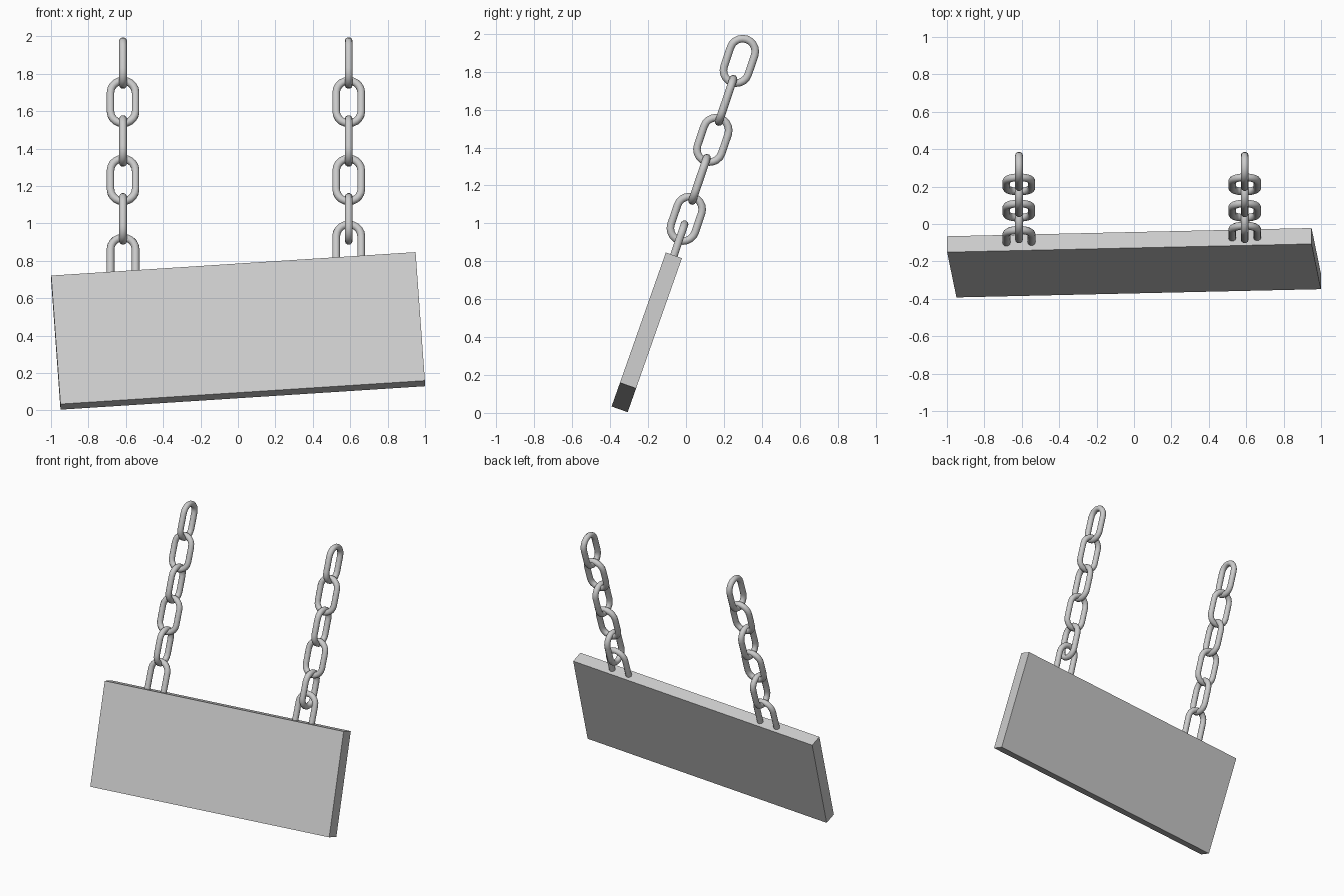
import bpy, math
from mathutils import Matrix, Vector

if "Cube" in bpy.data.objects:
    bpy.data.objects.remove(bpy.data.objects["Cube"])

TILT = math.radians(-18.7)      # lean of the chains
WIRE, ARC, HALF = 0.021, 0.067, 0.053


def arc(cz, start):
    return [(ARC * math.cos(start + math.pi * i / 10), 0,
             cz + ARC * math.sin(start + math.pi * i / 10)) for i in range(11)]


def wire(name, pts, closed, loc, turn):
    cu = bpy.data.curves.new(name, 'CURVE')
    cu.dimensions = '3D'
    cu.bevel_depth = WIRE
    cu.bevel_resolution = 3
    cu.use_fill_caps = not closed
    sp = cu.splines.new('POLY')
    sp.points.add(len(pts) - 1)
    for p, co in zip(sp.points, pts):
        p.co = (*co, 1)
    sp.use_cyclic_u = closed
    ob = bpy.data.objects.new(name, cu)
    bpy.context.collection.objects.link(ob)
    ob.matrix_world = (Matrix.Translation(loc) @ Matrix.Rotation(TILT, 4, 'X')
                       @ Matrix.Rotation(turn, 4, 'Z'))
    bpy.ops.object.select_all(action='DESELECT')
    ob.select_set(True)
    bpy.context.view_layer.objects.active = ob
    bpy.ops.object.convert(target='MESH')
    bpy.ops.object.shade_smooth_by_angle(angle=math.radians(50))


# Sign board, leaning back and hanging slightly crooked
bpy.ops.mesh.primitive_cube_add(size=1)
board = bpy.context.object
board.name = "sign_board"
board.matrix_world = (Matrix.Translation((0, -0.207, 0.425))
                      @ Matrix.Rotation(math.radians(-19.4), 4, 'X')
                      @ Matrix.Rotation(math.radians(-3.9), 4, 'Y')
                      @ Matrix.Diagonal((1.953, 0.09, 0.73, 1)))
bpy.ops.object.transform_apply(location=False, rotation=False, scale=True)

link = arc(HALF, 0) + arc(-HALF, math.pi)
staple = [(ARC, 0, -0.18)] + arc(0, 0) + [(-ARC, 0, -0.18)]

for side, x, sz in (("left", -0.615, 0.861), ("right", 0.592, 0.931)):
    # Chain links, alternately turned a quarter
    for k in range(5):
        wire(f"{side}_chain_link_{k + 1}", link, True,
             Vector((x, 0.2815 - 0.07 * k, 1.857 - 0.2083 * k)),
             0 if k % 2 else math.pi / 2)
    # U-shaped staple sunk into the top of the board
    wire(f"{side}_staple", staple, False,
         Vector((x, 0.0015 + (sz - 1.024) * 0.336, sz)), 0)
